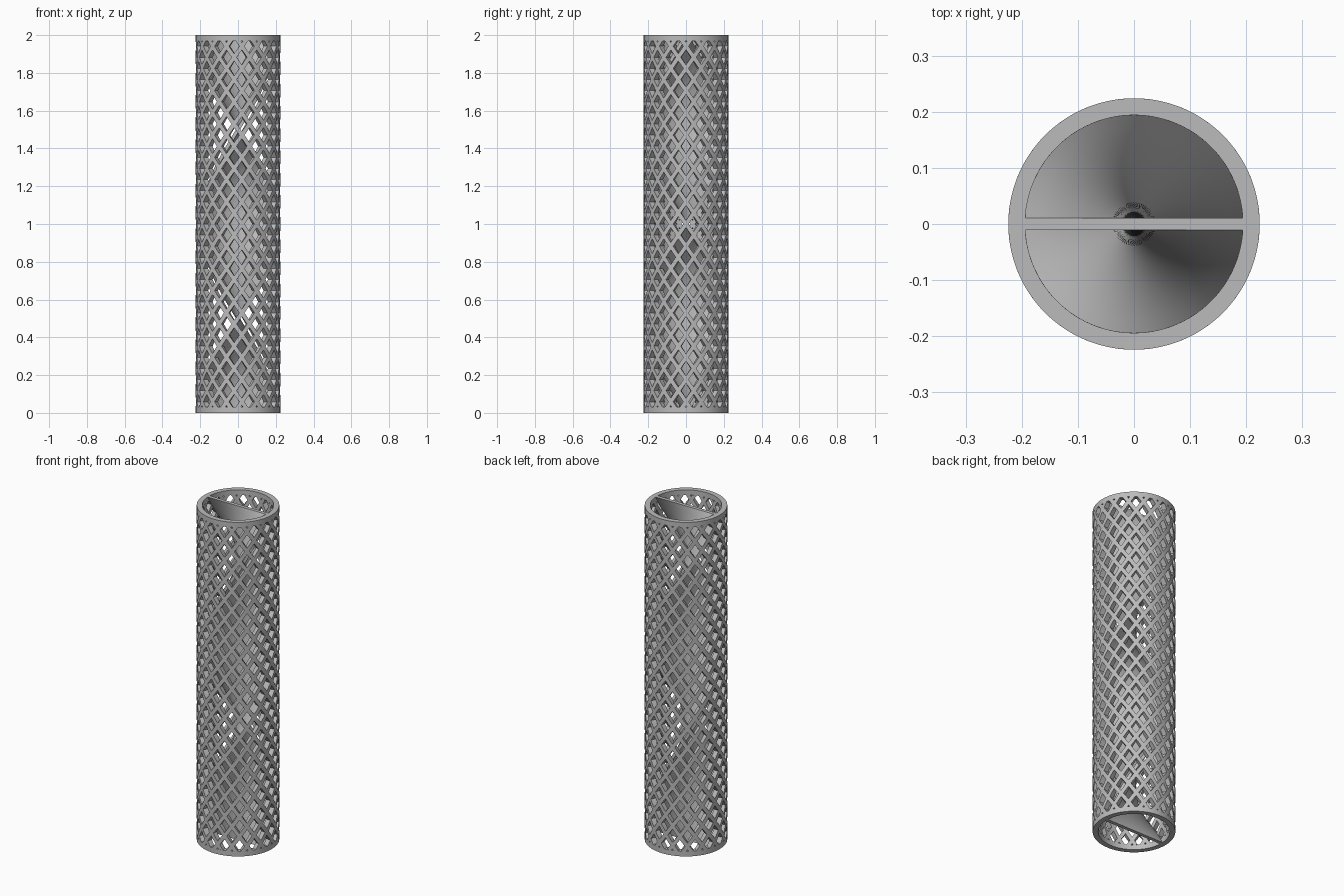
import bpy, bmesh
from math import pi, cos, sin

HEIGHT, R_OUT, R_IN, RIM = 2.0, 0.224, 0.194, 0.03
COUNT = 17                 # diamonds around the tube
HOLE = 0.67                # hole size within each diamond cell

if "Cube" in bpy.data.objects:
    bpy.data.objects.remove(bpy.data.objects["Cube"], do_unlink=True)

grey = bpy.data.materials.new("grey")
grey.use_nodes = True
grey.diffuse_color = (0.5, 0.5, 0.5, 1)
grey.node_tree.nodes["Principled BSDF"].inputs["Base Color"].default_value = (0.5, 0.5, 0.5, 1)


def finish(bm, name, fix_normals=True):
    if fix_normals:
        bmesh.ops.recalc_face_normals(bm, faces=bm.faces)
    mesh = bpy.data.meshes.new(name)
    bm.to_mesh(mesh)
    bm.free()
    mesh.materials.append(grey)
    obj = bpy.data.objects.new(name, mesh)
    bpy.context.collection.objects.link(obj)
    bpy.ops.object.select_all(action='DESELECT')
    obj.select_set(True)
    bpy.context.view_layer.objects.active = obj
    bpy.ops.object.shade_smooth_by_angle(angle=pi / 6)
    return obj


def loft(sections, name, wrap):
    """Skin closed cross-sections; wrap joins last to first, otherwise cap."""
    bm = bmesh.new()
    loops = [[bm.verts.new(p) for p in s] for s in sections]
    n = len(loops[0])
    pairs = list(zip(loops, loops[1:])) + ([(loops[-1], loops[0])] if wrap else [])
    for a, b in pairs:
        for i in range(n):
            k = (i + 1) % n
            bm.faces.new((a[i], a[k], b[k], b[i]))
    if not wrap:
        bm.faces.new(loops[0])
        bm.faces.new(loops[-1])
    return finish(bm, name)


# Solid end rims
def rim(name, z0, z1):
    profile = [(R_IN, z0), (R_OUT, z0), (R_OUT, z1), (R_IN, z1)]
    steps = COUNT * 8
    angles = [2 * pi * i / steps for i in range(steps)]
    loft([[(r * cos(a), r * sin(a), z) for r, z in profile] for a in angles], name, True)


rim("bottom_rim", 0, RIM)
rim("top_rim", HEIGHT - RIM, HEIGHT)

# Diamond lattice wall: framed diamond cells wrapped on the tube
bm = bmesh.new()
half_a, half_z = pi / COUNT, HEIGHT / (2 * COUNT)
corners = [(1, 0), (0, 1), (-1, 0), (0, -1)]
SUB = 4
outline = []
for (x0, y0), (x1, y1) in zip(corners, corners[1:] + corners[:1]):
    for s in range(SUB):
        t = s / SUB
        outline.append((x0 + (x1 - x0) * t, y0 + (y1 - y0) * t))

for row in range(2 * COUNT + 1):
    for col in range(row % 2, 2 * COUNT, 2):
        def place(scale):
            ring = []
            for u, v in outline:
                a = (col + u * scale) * half_a
                z = (row + v * scale) * half_z
                ring.append(bm.verts.new((R_OUT * cos(a), R_OUT * sin(a), z)))
            return ring
        outer, inner = place(1), place(HOLE)
        for i in range(len(outline)):
            k = (i + 1) % len(outline)
            bm.faces.new((outer[i], outer[k], inner[k], inner[i]))
bmesh.ops.remove_doubles(bm, verts=bm.verts, dist=0.0002)
for z, up in ((RIM, -1), (HEIGHT - RIM, 1)):
    bmesh.ops.bisect_plane(bm, geom=bm.verts[:] + bm.edges[:] + bm.faces[:],
                           plane_co=(0, 0, z), plane_no=(0, 0, up), clear_outer=True)
lattice = finish(bm, "lattice_wall", False)
solid = lattice.modifiers.new("wall_thickness", 'SOLIDIFY')
solid.thickness = R_OUT - R_IN
solid.offset = -1
# Sharp edges must follow the thickened shell
solid.edge_crease_rim = 0
bpy.context.view_layer.objects.active = lattice
bpy.ops.object.modifier_apply(modifier=solid.name)
bpy.ops.object.shade_smooth_by_angle(angle=pi / 6)

# Twisted divider: one full turn over the height
HALF_W, HALF_T, ACROSS, STEPS = R_IN + 0.002, 0.0105, 16, 180
xs = [HALF_W * (2 * i / ACROSS - 1) for i in range(ACROSS + 1)]
strip = [(x, -HALF_T) for x in xs] + [(x, HALF_T) for x in reversed(xs)]
sections = []
for i in range(STEPS + 1):
    z = HEIGHT * i / STEPS
    c, s = cos(pi * z), sin(pi * z)
    sections.append([(x * c - y * s, x * s + y * c, z) for x, y in strip])
loft(sections, "twisted_divider", False)
